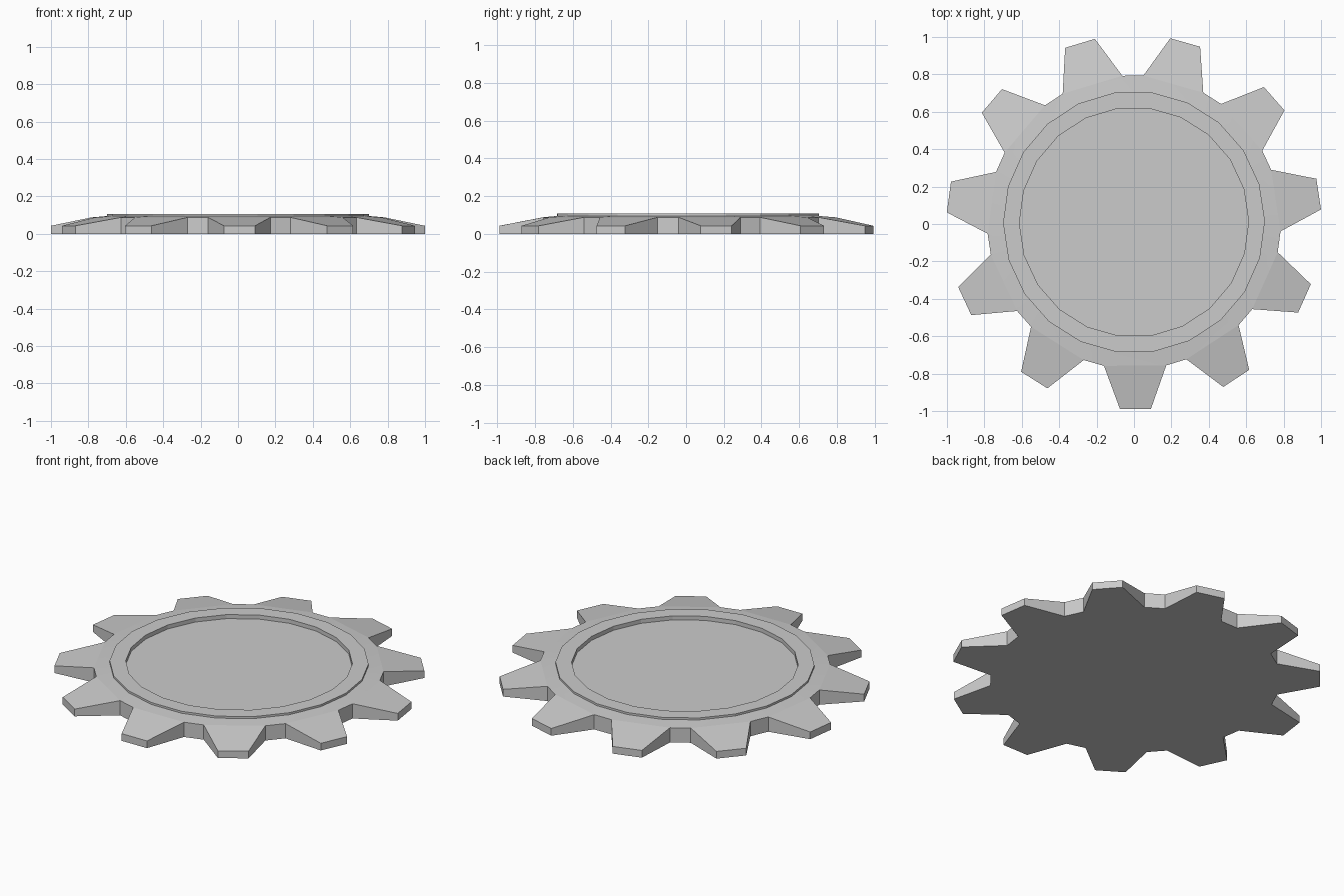
import bpy, bmesh
from math import sin, cos, radians, pi

if "Cube" in bpy.data.objects:
    bpy.data.objects.remove(bpy.data.objects["Cube"])

TEETH = 11
STEP = 2 * pi / TEETH
START = radians(-89.55)      # middle of the first tooth
CY = 0.01                    # gear centre, so the bounds are centred

bm = bmesh.new()


def vert(r, a, z):
    return bm.verts.new((r * cos(a), CY + r * sin(a), z))


def ring(r, z):
    # two vertices per tooth: one side spans the tooth, the next the gap
    return [vert(r, START + (k - 0.5) * STEP / 2, z) for k in range(2 * TEETH)]


# Tooth outline: (radius, angle from tooth middle, top height)
R_ROOT, R_TIP, Z_ROOT, Z_TIP = 0.785, 1.002, 0.088, 0.043
profile = [(R_ROOT, -12.25, Z_ROOT), (R_TIP, -4.75, Z_TIP),
           (R_TIP, 4.75, Z_TIP), (R_ROOT, 12.25, Z_ROOT)]
top, bottom = [], []
for t in range(TEETH):
    for r, deg, z in profile:
        a = START + t * STEP + radians(deg)
        top.append(vert(r, a, z))
        bottom.append(vert(r, a, 0))

# Side walls and base
n = len(top)
for i in range(n):
    j = (i + 1) % n
    f = bm.faces.new((bottom[i], bottom[j], top[j], top[i]))
bm.faces.new(bottom[::-1])

# Raised rim and recessed floor: shoulder, rim outside, rim inside, floor
rings = [ring(0.70, 0.095), ring(0.70, 0.107), ring(0.613, 0.107), ring(0.613, 0.083)]
m = 2 * TEETH
for lo, hi in zip(rings, rings[1:]):
    for i in range(m):
        j = (i + 1) % m
        bm.faces.new((lo[i], lo[j], hi[j], hi[i]))
bm.faces.new(rings[-1])

# Sloping tooth tops and the shoulder that joins them to the rim
inner = rings[0]
for t in range(TEETH):
    a, b, c, d = top[4 * t:4 * t + 4]
    nxt = top[(4 * t + 4) % n]
    p, q, s = inner[2 * t], inner[2 * t + 1], inner[(2 * t + 2) % m]
    bm.faces.new((a, b, c, d))
    for f in (bm.faces.new((p, a, d, q)), bm.faces.new((q, d, nxt, s))):
        f.smooth = True

bmesh.ops.recalc_face_normals(bm, faces=bm.faces)
mesh = bpy.data.meshes.new("gear_wheel")
bm.to_mesh(mesh)
bm.free()
gear = bpy.data.objects.new("gear_wheel", mesh)
bpy.context.collection.objects.link(gear)
